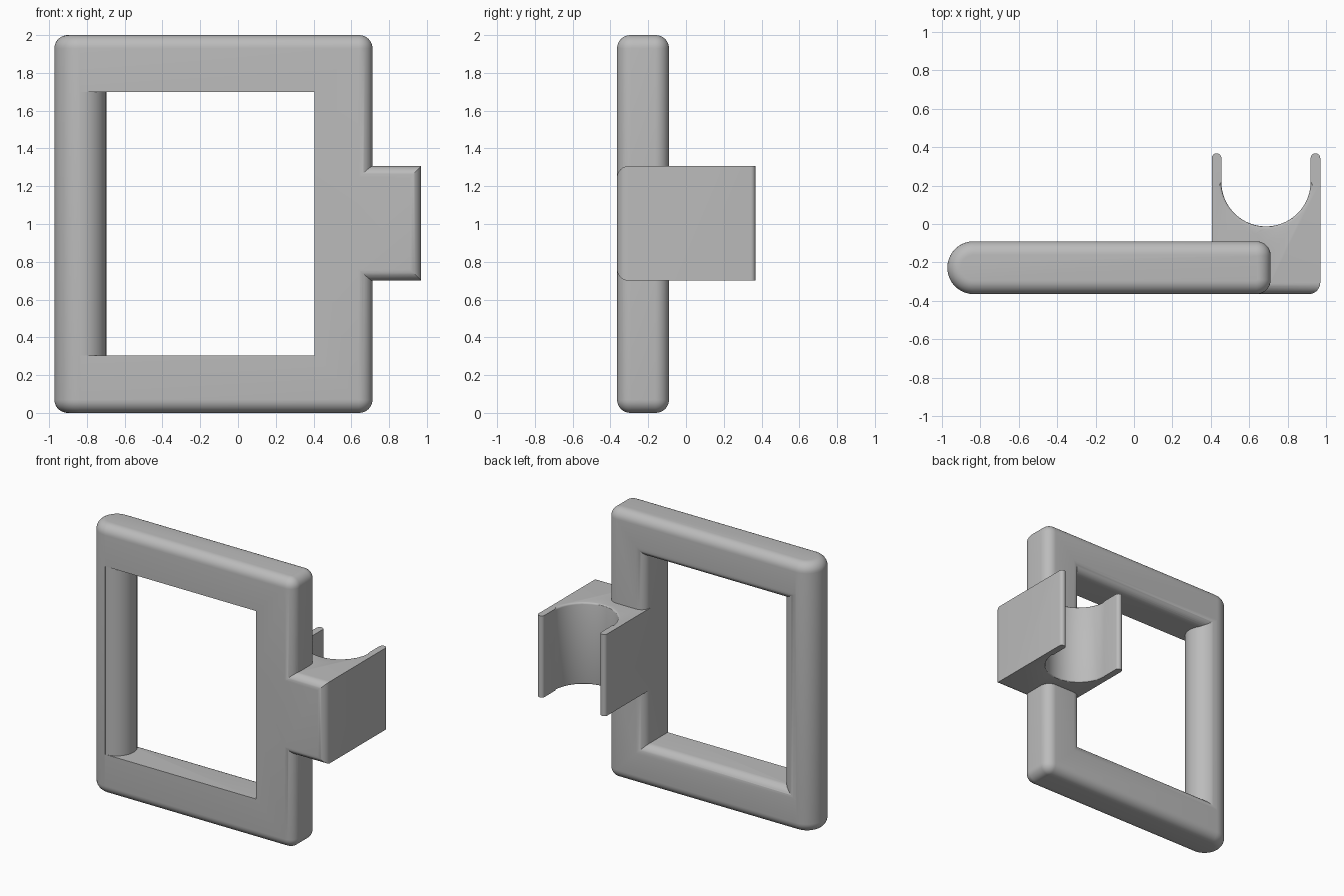
import bpy, bmesh
from math import sin, cos, pi, radians
from mathutils import Vector

old = bpy.data.objects.get("Cube")
if old:
    bpy.data.objects.remove(old, do_unlink=True)

grey = bpy.data.materials.new("plain grey")
grey.use_nodes = True
GREY = (0.5, 0.5, 0.5, 1)
grey.diffuse_color = GREY
grey.node_tree.nodes["Principled BSDF"].inputs["Base Color"].default_value = GREY

# Main dimensions
FRONT, BACK = -0.365, -0.09
MID, HALF = (FRONT + BACK) / 2, (BACK - FRONT) / 2
LEFT, RIGHT, HEIGHT = -0.972, 0.712, 2.0
INNER, LOW, HIGH = 0.405, 0.305, 1.70
GRIP_X = LEFT + HALF
CLIP_RIGHT, CLIP_BACK, CLIP_LOW, CLIP_HIGH = 0.97, 0.368, 0.70, 1.306


def arc(cx, cy, r, start, end, n=10):
    angles = [radians(start + (end - start) * i / n) for i in range(n + 1)]
    return [(cx + r * cos(a), cy + r * sin(a)) for a in angles]


def make_object(name, bm):
    bmesh.ops.remove_doubles(bm, verts=bm.verts, dist=1e-5)
    bmesh.ops.recalc_face_normals(bm, faces=bm.faces)
    mesh = bpy.data.meshes.new(name)
    bm.to_mesh(mesh)
    bm.free()
    mesh.materials.append(grey)
    obj = bpy.data.objects.new(name, mesh)
    bpy.context.collection.objects.link(obj)
    return obj


def prism(points, to_3d, direction):
    bm = bmesh.new()
    face = bm.faces.new([bm.verts.new(to_3d(*p)) for p in points])
    new = bmesh.ops.extrude_face_region(bm, geom=[face])["geom"]
    bmesh.ops.translate(bm, vec=Vector(direction),
                        verts=[g for g in new if isinstance(g, bmesh.types.BMVert)])
    return bm


def combine(obj, other, operation):
    mod = obj.modifiers.new(operation.title(), "BOOLEAN")
    mod.operation, mod.object, mod.solver = operation, other, "EXACT"
    bpy.context.view_layer.objects.active = obj
    bpy.ops.object.modifier_apply(modifier=mod.name)
    bpy.data.objects.remove(other, do_unlink=True)


def bevel(bm, edges, width, segments):
    bmesh.ops.bevel(bm, geom=edges, offset=width, offset_type="OFFSET",
                    segments=segments, profile=0.5, affect="EDGES")


# Frame slab: half-round on the grip side, rounded all round the outline
R = 0.075
outline = (arc(GRIP_X, MID, HALF, 90, 270, 32)
           + arc(RIGHT - R, FRONT + R, R, -90, 0)
           + arc(RIGHT - R, BACK - R, R, 0, 90))
bm = prism(outline, lambda x, y: (x, y, 0), (0, 0, HEIGHT))
rims = [e for e in bm.edges if abs(e.verts[0].co.z - e.verts[1].co.z) < 1e-5]
bevel(bm, rims, 0.07, 8)
frame = make_object("frame", bm)

# Opening, flaring out with a round edge at the back
bm = bmesh.new()
F = 0.07
steps = [(FRONT - 0.1, 0)] + [(BACK - F + F * sin(a), F * (1 - cos(a)))
                             for a in [i * pi / 16 for i in range(9)]]
steps.append((BACK + 0.1, F))
rings = []
for y, e in steps:
    corners = [(GRIP_X, LOW - e), (INNER + e, LOW - e),
               (INNER + e, HIGH + e), (GRIP_X, HIGH + e)]
    rings.append([bm.verts.new((x, y, z)) for x, z in corners])
for a, b in zip(rings, rings[1:]):
    for i in range(4):
        j = (i + 1) % 4
        bm.faces.new((a[i], a[j], b[j], b[i]))
bm.faces.new(rings[0])
bm.faces.new(rings[-1])
combine(frame, make_object("opening_cutter", bm), "DIFFERENCE")

# Round grip bar
bm = prism(arc(GRIP_X, MID, HALF - 0.0005, 0, 360, 64)[:-1],
           lambda x, y: (x, y, 0.15), (0, 0, HEIGHT - 0.3))
combine(frame, make_object("grip_bar", bm), "UNION")

# Clip: block with a U-shaped slot between two thin round-tipped arms
W = 0.05
cx = (INNER + CLIP_RIGHT) / 2
slot_r = (CLIP_RIGHT - INNER) / 2 - W
slot_y = 0.22
tip = W / 2
plan = ([(INNER, FRONT)]
        + arc(CLIP_RIGHT - 0.06, FRONT + 0.06, 0.06, -90, 0)
        + arc(CLIP_RIGHT - tip, CLIP_BACK - tip, tip, 0, 180, 12)
        + arc(cx, slot_y, slot_r, 0, -180, 40)
        + arc(INNER + tip, CLIP_BACK - tip, tip, 0, 180, 12))
bm = prism(plan, lambda x, y: (x, y, CLIP_LOW), (0, 0, CLIP_HIGH - CLIP_LOW))


def on_slot(v):
    return abs((v.co.xy - Vector((cx, slot_y))).length - slot_r) < 1e-4


slot_rim = [e for e in bm.edges if all(on_slot(v) for v in e.verts)
            and abs(e.verts[0].co.z - e.verts[1].co.z) < 1e-5]
bevel(bm, slot_rim, 0.012, 3)
clip = make_object("clip", bm)

# Round the clip's upper and lower front edges
C = 0.06
side = (arc(FRONT + C, CLIP_LOW + C, C, 270, 180)
        + arc(FRONT + C, CLIP_HIGH - C, C, 180, 90)
        + [(CLIP_BACK + 0.1, CLIP_HIGH), (CLIP_BACK + 0.1, CLIP_LOW)])
bm = prism(side, lambda y, z: (INNER - 0.1, y, z), (1, 0, 0))
combine(clip, make_object("clip_rounder", bm), "INTERSECT")

combine(frame, clip, "UNION")
frame.name = "frame_with_clip"

bpy.ops.object.select_all(action="DESELECT")
frame.select_set(True)
bpy.context.view_layer.objects.active = frame
bpy.ops.object.shade_smooth_by_angle(angle=radians(30))
